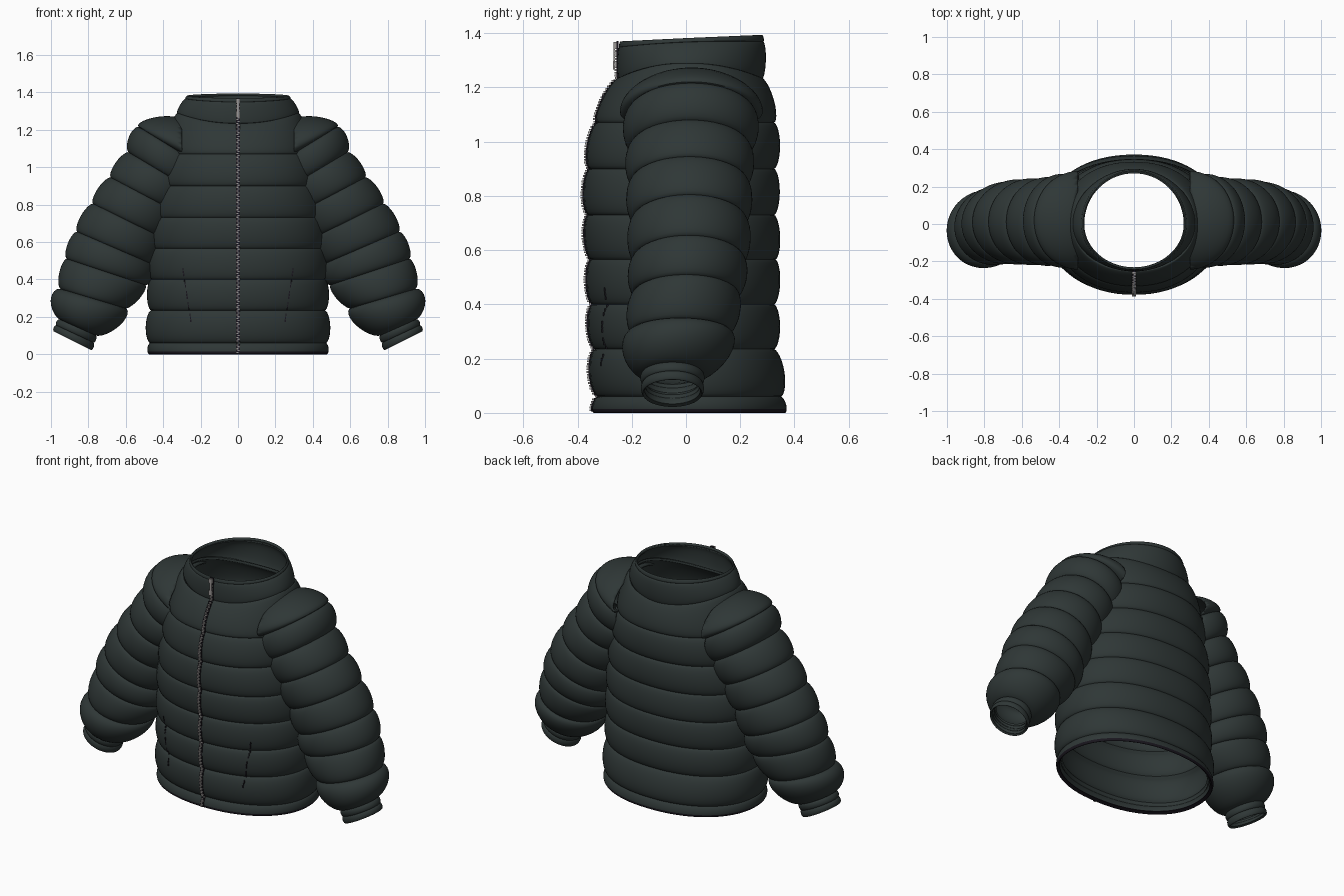
import bpy, bmesh
from math import sin, cos, pi, radians
from mathutils import Vector

cube = bpy.data.objects.get("Cube")
if cube:
    bpy.data.objects.remove(cube, do_unlink=True)


def material(name, rgb, rough=0.7):
    m = bpy.data.materials.new(name)
    m.use_nodes = True
    m.diffuse_color = (*rgb, 1)
    b = m.node_tree.nodes["Principled BSDF"]
    b.inputs["Base Color"].default_value = (*rgb, 1)
    b.inputs["Roughness"].default_value = rough
    return m


FABRIC = material("dark green fabric", (0.028, 0.038, 0.037))
TRIM = material("black trim", (0.010, 0.008, 0.013))
METAL = material("zip grey", (0.33, 0.31, 0.30), 0.4)

SIDES = 72
STEPS = 12


def finish(name, bm, mats, solid=0.0, mirror=False, smooth=True):
    """Turn a bmesh into a named object with its modifiers."""
    me = bpy.data.meshes.new(name)
    bm.to_mesh(me)
    bm.free()
    ob = bpy.data.objects.new(name, me)
    bpy.context.collection.objects.link(ob)
    for m in mats:
        me.materials.append(m)
    if smooth:
        bpy.ops.object.select_all(action="DESELECT")
        ob.select_set(True)
        bpy.context.view_layer.objects.active = ob
        bpy.ops.object.shade_smooth_by_angle(angle=radians(42))
    if mirror:
        ob.modifiers.new("mirror", "MIRROR").use_mirror_merge = False
    if solid:
        s = ob.modifiers.new("lining", "SOLIDIFY")
        s.thickness, s.offset = solid, -1
    return ob


def loft(rings):
    """Join closed rings of points into an open tube."""
    bm = bmesh.new()
    vs = [[bm.verts.new(p) for p in r] for r in rings]
    for a, b in zip(vs, vs[1:]):
        for j in range(len(a)):
            k = (j + 1) % len(a)
            bm.faces.new((a[j], a[k], b[k], b[j]))
    return bm


def puffs(seams, swell):
    """Yield values between seams, plus the outward swell of each quilted band."""
    for i, (a, b) in enumerate(zip(seams, seams[1:])):
        for s in range(STEPS + (i == len(seams) - 2)):
            t = (1 - cos(pi * s / STEPS)) / 2
            yield [p + (q - p) * t for p, q in zip(a, b)], swell[i] * max(0, 4 * t * (1 - t)) ** 0.6


def oval(a, front, back, z, squash=2.15):
    """Ring with separate front and back depth; z may depend on the angle."""
    ring = []
    for j in range(SIDES):
        c, s = cos(2 * pi * j / SIDES), sin(2 * pi * j / SIDES)
        e = 2 / squash
        x = a * abs(c) ** e * (1 if c > 0 else -1)
        y = (back if s > 0 else -front) * abs(s) ** e
        ring.append((x, y, z(c, s)))
    return ring


# Quilted torso: height, half width, front depth, back depth at each seam
BODY = [(0, .475, .34, .365), (.06, .47, .325, .35), (.235, .465, .335, .325),
        (.40, .465, .345, .325), (.565, .46, .35, .33), (.73, .45, .36, .325),
        (.90, .42, .355, .325), (1.07, .39, .328, .325), (1.235, .325, .25, .28)]
SWELL = [.012, .026, .022, .02, .02, .021, .022, .022, .036]
rows = [(z, a + w, f + w, b + w) for (z, a, f, b), w in puffs(BODY, SWELL)]


def lift(z):
    return 0.055 * max(0, (z - 1.07) / 0.165) ** 2


bm = loft([oval(a, f, b, lambda c, s, z=z: z + lift(z) * c * c) for z, a, f, b in rows])
# Dark piping under the hem
for f in bm.faces:
    if f.calc_center_median().z < 0.012:
        f.material_index = 1
finish("torso", bm, [FABRIC, TRIM], solid=0.02)

# Stand-up collar, higher at the back, base raised at the shoulders
COLLAR = [(0, .325, .247, .28), (.85, .28, .246, .285), (1, .272, .242, .28)]
rings = []
for (t, a, f, b), w in puffs(COLLAR, [.012, .004]):
    def height(c, s, t=t):
        low = 1.228 + 0.055 * c * c
        return low + (1.382 + 0.012 * s - low) * t
    rings.append(oval(a + w, f + w * 0.6, b + w, height, 2))
finish("collar", loft(rings), [FABRIC], solid=0.014)

# Sleeves: top x, top z, bottom x, bottom z, centre y, half depth at each seam
SLEEVE = [(.29, 1.25, .12, .98, .02, .20), (.53, 1.215, .18, 1.0, .02, .225),
          (.585, 1.08, .25, .88, .015, .215), (.68, .945, .33, .76, .012, .21),
          (.775, .805, .40, .62, .012, .205), (.86, .655, .455, .48, .01, .20),
          (.915, .51, .495, .37, 0, .19), (.95, .35, .60, .245, -.02, .18),
          (.955, .187, .76, .10, -.05, .112), (.972, .155, .772, .062, -.05, .108),
          (.985, .122, .785, .022, -.05, .108)]
SLEEVE_SWELL = [.05, .03, .025, .025, .025, .025, .024, .027, .008, .008]
SLEEVE_SWELL[7] = .052
rings = []
for (tx, tz, bx, bz, yc, yr), w in puffs(SLEEVE, SLEEVE_SWELL):
    top, bottom = Vector((tx, yc, tz)), Vector((bx, yc, bz))
    mid, half = (top + bottom) / 2, (top - bottom) / 2
    up = half.normalized() * (half.length + w)
    side = Vector((0, -(yr + w), 0))
    rings.append([mid + up * cos(2 * pi * j / SIDES) + side * sin(2 * pi * j / SIDES)
                  for j in range(SIDES)])
bm = loft(rings)
# Trim the part of the sleeve that would cross the body
bmesh.ops.bisect_plane(bm, geom=bm.verts[:] + bm.edges[:] + bm.faces[:],
                       plane_co=(.3, 0, 0), plane_no=(1, 0, 0), clear_inner=True)
finish("sleeves", bm, [FABRIC], solid=0.012, mirror=True)


def front_y(x, z):
    """Depth of the front of the jacket at a given place."""
    if z > 1.235:
        return -0.253
    for p, q in zip(rows, rows[1:]):
        if p[0] <= z <= q[0]:
            t = (z - p[0]) / max(q[0] - p[0], 1e-6)
            a, f = p[1] + (q[1] - p[1]) * t, p[2] + (q[2] - p[2]) * t
            return -f * (1 - (abs(x) / a) ** 2.15) ** (1 / 2.15)
    return -0.3


def box(bm, centre, size):
    vs = bmesh.ops.create_cube(bm, size=1)["verts"]
    bmesh.ops.scale(bm, vec=size, verts=vs)
    bmesh.ops.translate(bm, vec=centre, verts=vs)


# Zip: dark tape behind interlocking teeth
tape, teeth = bmesh.new(), bmesh.new()
count = 136
for i in range(count):
    z = 0.01 + 1.355 * i / (count - 1)
    y = front_y(0, z)
    box(tape, (0, y, z), (.022, .008, .011))
    box(teeth, (.003 if i % 2 else -.003, y - .005, z), (.013, .01, .0065))
finish("zip_tape", tape, [TRIM], smooth=False)
finish("zip_teeth", teeth, [METAL], smooth=False)

# Zip slider and hanging pull on the collar
bm = bmesh.new()
box(bm, (0, -.262, 1.355), (.022, .012, .025))
box(bm, (0, -.265, 1.31), (.014, .006, .08))
box(bm, (0, -.265, 1.282), (.022, .007, .03))
finish("zip_pull", bm, [METAL], smooth=False)

# Stitched pocket openings
bm = bmesh.new()
for side in (1, -1):
    for i in range(20):
        t = i / 19
        x, z = side * (.295 - .045 * t), .455 - .29 * t
        if i % 4 != 3:
            box(bm, (x, front_y(x, z), z), (.006, .006, .013))
finish("pocket_stitching", bm, [TRIM], smooth=False)
